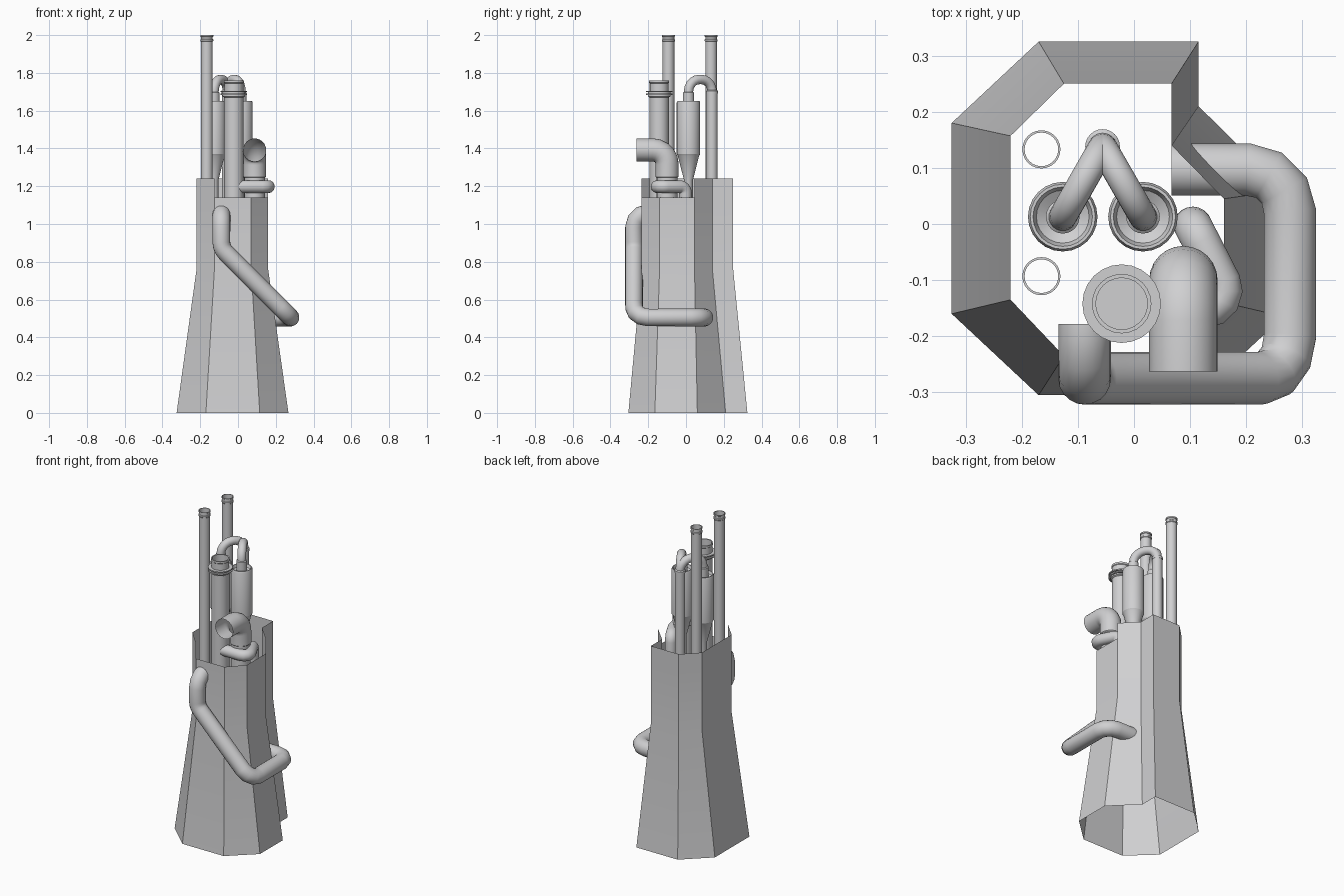
import bpy, bmesh, math
from mathutils import Vector

if "Cube" in bpy.data.objects:
    bpy.data.objects.remove(bpy.data.objects["Cube"])

mat = bpy.data.materials.new("plain_grey")
mat.diffuse_color = (0.63, 0.63, 0.64, 1)
mat.use_nodes = True
mat.node_tree.nodes["Principled BSDF"].inputs["Base Color"].default_value = mat.diffuse_color


def finish(bm, name):
    me = bpy.data.meshes.new(name)
    bm.to_mesh(me)
    bm.free()
    me.materials.append(mat)
    ob = bpy.data.objects.new(name, me)
    bpy.context.collection.objects.link(ob)
    bpy.ops.object.select_all(action='DESELECT')
    ob.select_set(True)
    bpy.context.view_layer.objects.active = ob
    bpy.ops.object.shade_smooth_by_angle(angle=math.radians(30))
    return ob


def bridge(bm, rings):
    for a, b in zip(rings, rings[1:]):
        n = len(a)
        for i in range(n):
            j = (i + 1) % n
            bm.faces.new((a[i], a[j], b[j], b[i]))


def lathe(name, x, y, profile, sides=24, cap=False):
    """Turn (radius, height) points around a vertical axis."""
    bm = bmesh.new()
    rings = []
    for r, z in profile:
        rings.append([bm.verts.new((x + r * math.cos(2 * math.pi * i / sides),
                                    y + r * math.sin(2 * math.pi * i / sides), z))
                      for i in range(sides)])
    bridge(bm, rings)
    if cap:
        bm.faces.new(rings[-1])
    return finish(bm, name)


def round_path(pts, radius, steps):
    pts = [Vector(p) for p in pts]
    out = [pts[0]]
    for a, b, c in zip(pts, pts[1:], pts[2:]):
        u, v = (a - b).normalized(), (c - b).normalized()
        half = u.angle(v) / 2
        cut = radius / math.tan(half)
        centre = b + (u + v).normalized() * radius / math.sin(half)
        s, e = (b + u * cut - centre).normalized(), (b + v * cut - centre).normalized()
        for k in range(steps + 1):
            out.append(centre + s.slerp(e, k / steps) * radius)
    return out + [pts[-1]]


def pipe(name, pts, r, bend, steps=3, sides=20):
    """Sweep a circle along a path with rounded corners."""
    path = round_path(pts, bend, steps)
    bm = bmesh.new()
    rings, prev = [], None
    for i, p in enumerate(path):
        tin = (p - path[i - 1]).normalized() if i else (path[1] - p).normalized()
        tout = (path[i + 1] - p).normalized() if i + 1 < len(path) else tin
        t = (tin + tout).normalized()
        if prev is None:
            n = t.orthogonal().normalized()
        else:
            n = prev[1].copy()
            n.rotate(prev[0].rotation_difference(t))
        prev = (t, n)
        b = t.cross(n)
        rings.append([bm.verts.new(p + r * (n * math.cos(2 * math.pi * k / sides)
                                            + b * math.sin(2 * math.pi * k / sides)))
                      for k in range(sides)])
    bridge(bm, rings)
    return finish(bm, name)


# Tower shell: open flared skirt, straight upper walls, lower rim at front and right
base = [(-.17, -.305), (.115, -.305), (.267, -.165), (.267, .06), (.115, .21),
        (.115, .325), (-.17, .325), (-.325, .18), (-.325, -.16)]
top = [(-.125, -.235), (.07, -.235), (.16, -.14), (.16, .045), (.067, .14),
       (.067, .25), (-.125, .25), (-.22, .157), (-.22, -.135)]
bm = bmesh.new()
levels = [[bm.verts.new((x, y, z)) for x, y in ring]
          for ring, z in ((base, 0), (top, .757), (top, 1.14))]
bridge(bm, levels)
high = {i: bm.verts.new((*top[i], 1.24)) for i in (3, 4, 5, 6, 7, 8, 0)}
for i in range(3, 9):
    j = (i + 1) % 9
    bm.faces.new((levels[2][i], levels[2][j], high[j], high[i]))
finish(bm, "tower_shell")

# Two tall thin stacks
for k, y in enumerate((.133, -.093)):
    lathe(f"tall_stack_{k + 1}", -.165, y,
          [(.031, 1.02), (.031, 1.965), (.034, 1.968), (.034, 1.976), (.031, 1.979),
           (.031, 1.99), (.034, 1.992), (.034, 2.0), (.03, 2.0), (.03, 1.95)])

# Twin cyclones with arched pipes into a shared downpipe
for side, x in (("left", -.127), ("right", .016)):
    lathe(f"cyclone_{side}", x, .013,
          [(.023, 1.02), (.023, 1.23), (.056, 1.36), (.062, 1.37), (.062, 1.642),
           (.058, 1.652), (.053, 1.652), (.047, 1.635), (.03, 1.625)])
    lathe(f"cyclone_neck_{side}", x, .013, [(.03, 1.62), (.03, 1.695), (.024, 1.7)])
    pipe(f"arch_pipe_{side}",
         [(x, .013, 1.68), (x, .013, 1.765), (-.056, .138, 1.765), (-.056, .138, 1.68)],
         .025, .065, steps=5)
lathe("downpipe", -.056, .138, [(.029, 1.02), (.029, 1.69), (.031, 1.69), (.031, 1.705), (.024, 1.71)])

# Main chimney with flange and lipped mouth
lathe("main_chimney", -.022, -.142,
      [(.051, 1.02), (.051, 1.67), (.06, 1.675), (.06, 1.683), (.07, 1.683), (.07, 1.69),
       (.06, 1.69), (.06, 1.698), (.07, 1.698), (.07, 1.705), (.05, 1.705), (.05, 1.745),
       (.053, 1.748), (.053, 1.76), (.046, 1.76), (.046, 1.71)], cap=True)

# Intake elbow facing the front
pipe("intake_elbow", [(.088, -.1, 1.25), (.088, -.1, 1.392), (.088, -.263, 1.392)],
     .061, .075, steps=5, sides=24)
lathe("intake_riser", .088, -.1, [(.055, 1.02), (.055, 1.245), (.061, 1.25)])

# Small link pipe from the chimney round the riser
pipe("link_pipe", [(-.01, -.152, 1.198), (.182, -.152, 1.198), (.105, -.003, 1.198), (.105, -.003, 1.02)],
     .034, .034, steps=4)

# Large outside duct wrapped round the shell
pipe("outer_duct", [(.067, .097, .505), (.278, .097, .505), (.278, -.275, .505),
                    (-.088, -.275, .871), (-.088, -.275, 1.058), (-.088, -.178, 1.058)],
     .047, .075, steps=3)
